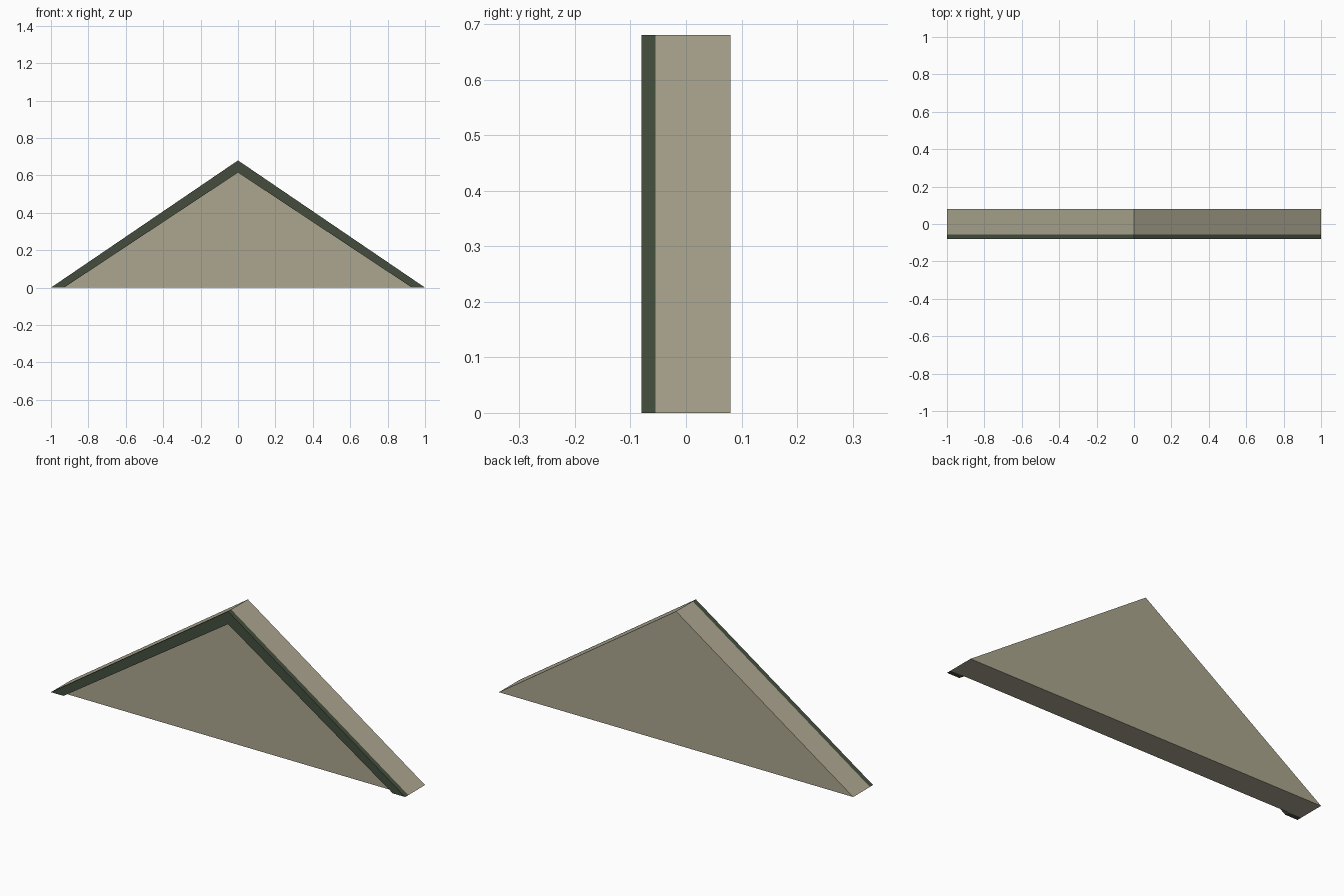
import bpy, bmesh

if "Cube" in bpy.data.objects:
    bpy.data.objects.remove(bpy.data.objects["Cube"])

def material(name, rgb):
    m = bpy.data.materials.new(name)
    m.diffuse_color = (*rgb, 1.0)
    m.use_nodes = True
    m.node_tree.nodes["Principled BSDF"].inputs["Base Color"].default_value = m.diffuse_color
    return m

stone = material("warm stone", (0.41, 0.38, 0.275))
trim = material("dark green trim", (0.058, 0.076, 0.048))

def extrude_profile(name, profile, y0, y1, mat):
    """Extrude a closed x/z outline from y0 (front) to y1 (back)."""
    bm = bmesh.new()
    face = bm.faces.new([bm.verts.new((x, y0, z)) for x, z in profile])
    ext = bmesh.ops.extrude_face_region(bm, geom=[face])
    verts = [g for g in ext["geom"] if isinstance(g, bmesh.types.BMVert)]
    bmesh.ops.translate(bm, verts=verts, vec=(0, y1 - y0, 0))
    bmesh.ops.recalc_face_normals(bm, faces=bm.faces)
    mesh = bpy.data.meshes.new(name)
    bm.to_mesh(mesh)
    bm.free()
    mesh.materials.append(mat)
    obj = bpy.data.objects.new(name, mesh)
    bpy.context.collection.objects.link(obj)
    return obj

# Solid triangular gable
extrude_profile("gable_body", [(-1, 0), (1, 0), (0, 0.68)], -0.055, 0.08, stone)

# Raised chevron trim along the two sloping front edges
extrude_profile("gable_trim",
                [(-1, 0), (-0.93, 0), (0, 0.615), (0.93, 0), (1, 0), (0, 0.68)],
                -0.08, -0.055, trim)
